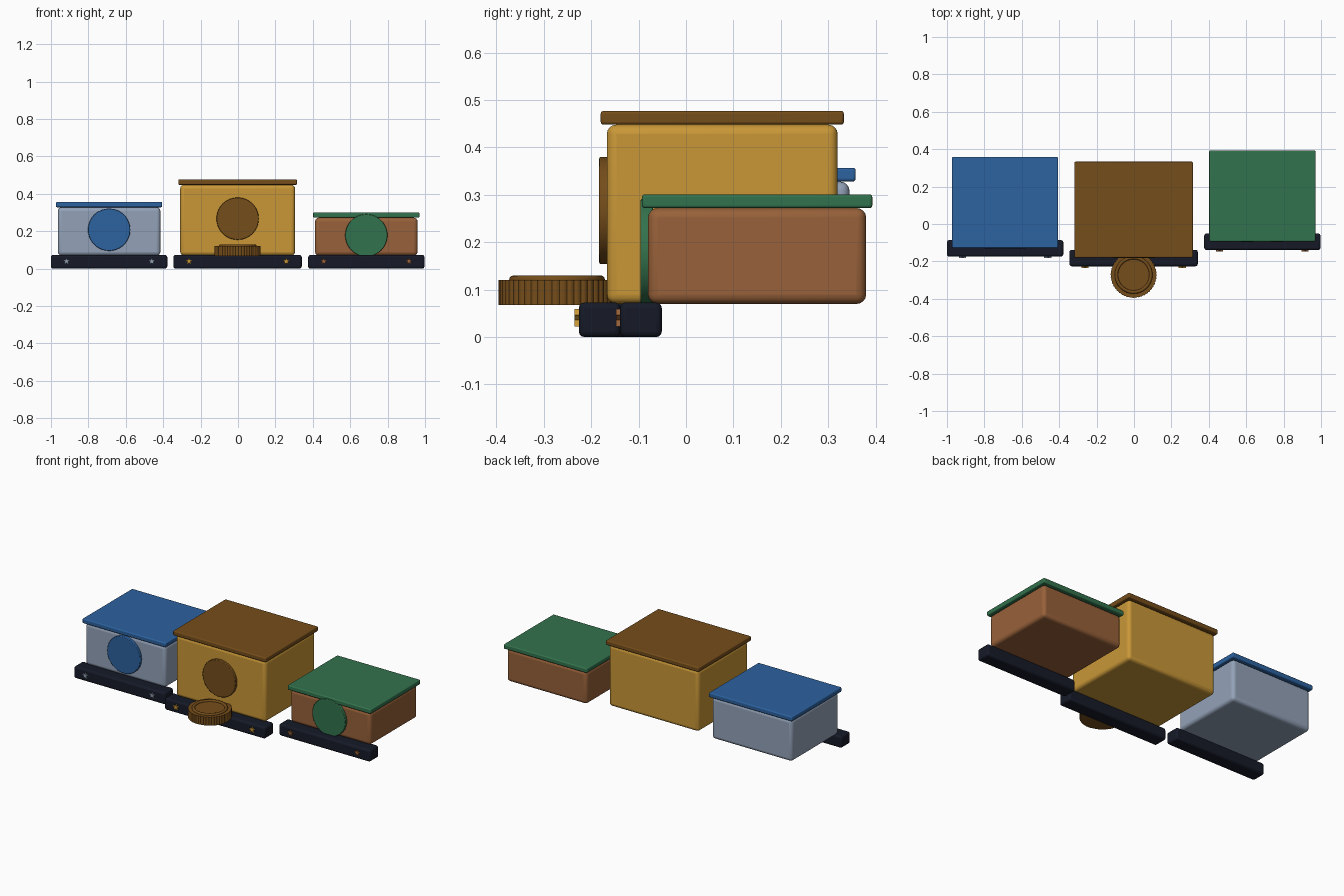
import bpy, bmesh, math
from mathutils import Vector, Matrix

if "Cube" in bpy.data.objects:
    bpy.data.objects.remove(bpy.data.objects["Cube"])


def material(name, r, g, b):
    m = bpy.data.materials.new(name)
    m.diffuse_color = tuple((c / 255) ** 2.2 for c in (r, g, b)) + (1,)
    m.use_nodes = True
    m.node_tree.nodes["Principled BSDF"].inputs["Base Color"].default_value = m.diffuse_color
    return m


gold = material("gold", 200, 150, 58)
brown = material("brown", 116, 78, 32)
silver = material("silver", 146, 161, 183)
blue = material("blue", 48, 98, 158)
bronze = material("bronze", 150, 97, 60)
green = material("green", 54, 114, 78)
navy = material("navy", 28, 32, 44)


def finish(name, bm, mat, bevel=0, segments=3):
    bmesh.ops.recalc_face_normals(bm, faces=bm.faces)
    mesh = bpy.data.meshes.new(name)
    bm.to_mesh(mesh)
    bm.free()
    ob = bpy.data.objects.new(name, mesh)
    bpy.context.collection.objects.link(ob)
    mesh.materials.append(mat)
    if bevel:
        mod = ob.modifiers.new("bevel", 'BEVEL')
        mod.width, mod.segments = bevel, segments
        mod.limit_method, mod.angle_limit = 'ANGLE', math.radians(40)
    bpy.ops.object.select_all(action='DESELECT')
    ob.select_set(True)
    bpy.context.view_layer.objects.active = ob
    bpy.ops.object.shade_smooth_by_angle(angle=math.radians(35))
    return ob


def box(name, lo, hi, mat, bevel, segments=3):
    lo, hi = Vector(lo), Vector(hi)
    bm = bmesh.new()
    bmesh.ops.create_cube(bm, size=1)
    for v in bm.verts:
        v.co = (lo + hi) / 2 + Vector(a * b for a, b in zip(v.co, hi - lo))
    return finish(name, bm, mat, bevel, segments)


def prism(name, outline, depth, matrix, mat, bevel=0):
    # extrude a 2D outline along local z, then place it
    bm = bmesh.new()
    face = bm.faces.new([bm.verts.new((x, y, 0)) for x, y in outline])
    out = bmesh.ops.extrude_face_region(bm, geom=[face])
    top = [g for g in out["geom"] if isinstance(g, bmesh.types.BMVert)]
    bmesh.ops.translate(bm, verts=top, vec=(0, 0, depth))
    bmesh.ops.transform(bm, matrix=matrix, verts=bm.verts)
    return finish(name, bm, mat, bevel, 2)


def ring(n, *radii):
    # points round a circle, cycling through the given radii
    return [(radii[i % len(radii)] * math.sin(2 * math.pi * i / n),
             radii[i % len(radii)] * math.cos(2 * math.pi * i / n)) for i in range(n)]


def facing_front(x, y, z):
    return Matrix.Translation((x, y, z)) @ Matrix.Rotation(math.pi / 2, 4, 'X')


def stand(name, cx, half, front, back, top, disc_z, base_half, body_mat, trim_mat):
    # rounded block with overhanging lid
    box(name + "_block", (cx - half, front, 0.07), (cx + half, back, top), body_mat, 0.02, 4)
    box(name + "_lid", (cx - half - 0.01, front - 0.013, top),
        (cx + half + 0.01, back + 0.013, top + 0.029), trim_mat, 0.006)
    # front plinth with a star near each end
    box(name + "_plinth", (cx - base_half, front - 0.059, 0),
        (cx + base_half, front + 0.029, 0.073), navy, 0.012)
    reach = base_half - 0.083
    for side, s in (("left", -1), ("right", 1)):
        prism(f"{name}_{side}_star", ring(10, 0.02, 0.009), 0.02,
              facing_front(cx + s * reach, front - 0.048, 0.039), body_mat)
    # round badge on the front face
    prism(name + "_badge", ring(64, 0.113), 0.026,
          facing_front(cx, front + 0.01, disc_z), trim_mat, 0.003)


stand("second_stand", -0.689, 0.274, -0.115, 0.345, 0.328, 0.208, 0.311, silver, blue)
stand("first_stand", -0.002, 0.307, -0.167, 0.32, 0.448, 0.267, 0.343, gold, brown)
stand("third_stand", 0.686, 0.274, -0.08, 0.38, 0.272, 0.178, 0.311, bronze, green)

# medal lying in front of the tallest stand: reeded disc and raised rim
medal_at = (-0.002, -0.272, 0.068)
prism("medal_disc", ring(144, 0.123, 0.123, 0.120), 0.052, Matrix.Translation(medal_at), brown)
bpy.ops.mesh.primitive_torus_add(location=(-0.002, -0.272, 0.121), major_radius=0.092,
                                 minor_radius=0.009, major_segments=64, minor_segments=12)
rim = bpy.context.object
rim.name = "medal_rim"
rim.data.materials.append(brown)
bpy.ops.object.shade_smooth_by_angle(angle=math.radians(60))
